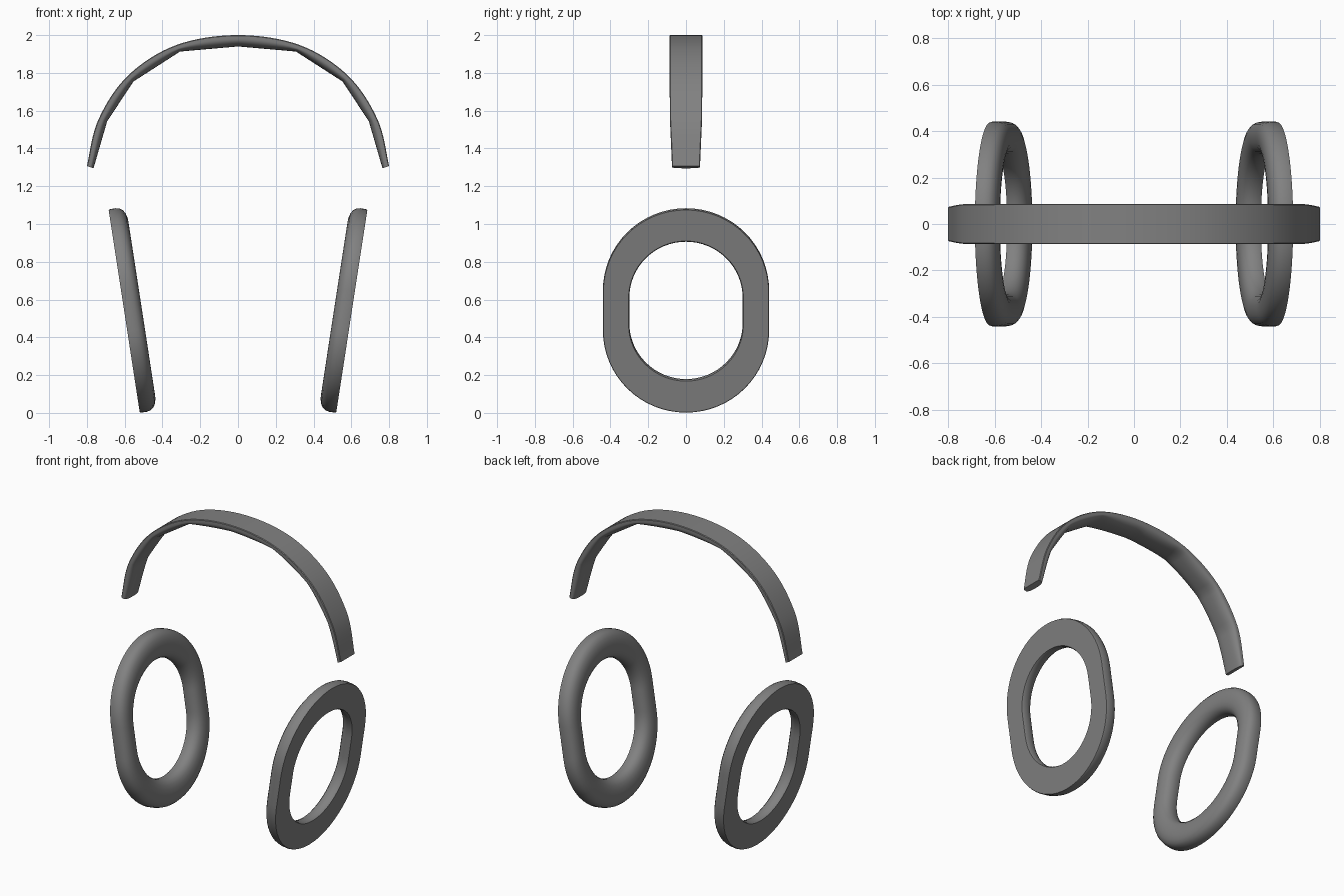
import bpy, bmesh, math
from mathutils import Vector

if "Cube" in bpy.data.objects:
    bpy.data.objects.remove(bpy.data.objects["Cube"])

grey = bpy.data.materials.new("mid_grey")
grey.diffuse_color = (0.22, 0.22, 0.22, 1)
grey.use_nodes = True
grey.node_tree.nodes["Principled BSDF"].inputs["Base Color"].default_value = grey.diffuse_color


def loft(name, rings, closed):
    """Skin a list of equal-length point loops into one object."""
    bm = bmesh.new()
    loops = [[bm.verts.new(p) for p in ring] for ring in rings]
    n = len(loops[0])
    for i in range(len(loops) if closed else len(loops) - 1):
        a, b = loops[i], loops[(i + 1) % len(loops)]
        for j in range(n):
            k = (j + 1) % n
            bm.faces.new((a[j], a[k], b[k], b[j]))
    if not closed:
        bm.faces.new(loops[0])
        bm.faces.new(loops[-1])
    bmesh.ops.recalc_face_normals(bm, faces=bm.faces[:])
    mesh = bpy.data.meshes.new(name)
    bm.to_mesh(mesh)
    bm.free()
    mesh.materials.append(grey)
    ob = bpy.data.objects.new(name, mesh)
    bpy.context.collection.objects.link(ob)
    bpy.ops.object.select_all(action='DESELECT')
    ob.select_set(True)
    bpy.context.view_layer.objects.active = ob
    bpy.ops.object.shade_smooth_by_angle(angle=math.radians(40))
    return ob


def catmull(p0, p1, p2, p3, t):
    return 0.5 * (2 * p1 + (p2 - p0) * t + (2 * p0 - 5 * p1 + 4 * p2 - p3) * t * t
                  + (3 * p1 - p0 - 3 * p2 + p3) * t ** 3)


# Headband: smooth outer arc, padded inner side running straight between pinches
outer = [(0.80, 1.307), (0.738, 1.555), (0.58, 1.788), (0.325, 1.948), (0, 2.0)]
inner = [(0.765, 1.295), (0.693, 1.543), (0.554, 1.754), (0.307, 1.913), (0, 1.94)]
width = [0.074, 0.085, 0.087, 0.087, 0.087]


def both_sides(pts):
    return [Vector((-x, z)) for x, z in pts] + [Vector(p) for p in reversed(pts[:-1])]


O, I = both_sides(outer), both_sides(inner)
W = width + width[-2::-1]
O = [2 * O[0] - O[1] + Vector((0.012, 0))] + O + [2 * O[-1] - O[-2] - Vector((0.012, 0))]
STEPS, ARC = 8, 16
rings = []
for s in range(len(I) - 1):
    for q in range(STEPS + (s == len(I) - 2)):
        t = q / STEPS
        o = catmull(O[s], O[s + 1], O[s + 2], O[s + 3], t)
        inn = I[s].lerp(I[s + 1], t)
        w = W[s] + (W[s + 1] - W[s]) * t
        depth = (inn - o).length
        d = (inn - o) / depth
        edge = 0.02
        section = [(-w, 0.004), (-w + 0.004, 0), (w - 0.004, 0), (w, 0.004)]
        for k in range(ARC + 1):
            a = math.pi * k / ARC
            c = math.cos(a)
            section.append((math.copysign(w * abs(c) ** 0.75, c),
                            edge + (depth - edge) * math.sin(a)))
        rings.append([(o.x + d.x * h, y, o.y + d.y * h) for y, h in section])
loft("headband", rings, False)

# Ear cushions: rounded D section swept round a tilted stadium
profile = [(0.03, 0), (0.98, 0), (1, 0.008), (1, 0.038), (0.975, 0.058), (0.91, 0.074),
           (0.8, 0.086), (0.65, 0.093), (0.5, 0.094), (0.35, 0.092), (0.2, 0.085),
           (0.09, 0.072), (0.025, 0.055), (0, 0.038), (0, 0.01)]
tilt = math.radians(8.73)
N = 32
for name, side in (("right_ear_cushion", 1), ("left_ear_cushion", -1)):
    rings = []
    for sign in (1, -1):
        for i in range(N + 1):
            a = math.pi * i / N + (0 if sign > 0 else math.pi)
            ring = []
            for s, depth in profile:
                r, h = 0.30 + 0.14 * s, 0.07 + 0.035 * s
                y, v = r * math.cos(a), r * math.sin(a) + sign * h
                x = 0.6025 + v * math.sin(tilt) - depth * math.cos(tilt)
                z = 0.539 + v * math.cos(tilt) + depth * math.sin(tilt)
                ring.append((side * x, y, z))
            rings.append(ring)
    loft(name, rings, True)
